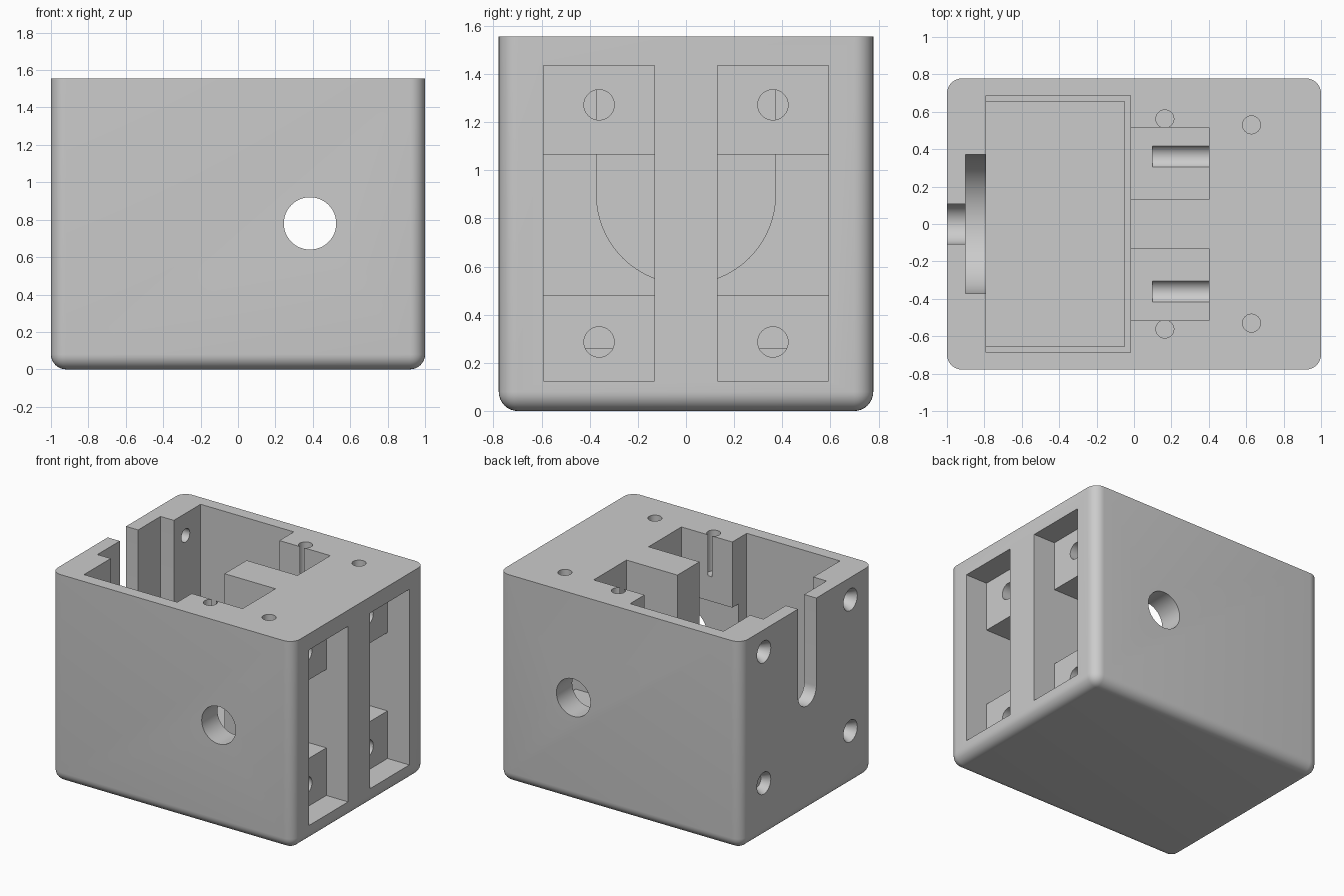
import bpy, bmesh, math
from mathutils import Matrix, Vector

if "Cube" in bpy.data.objects:
    bpy.data.objects.remove(bpy.data.objects["Cube"], do_unlink=True)

TOP, OVER = 1.555, 1.8      # rim height, height cutters reach above the rim
SHAFT_Z, MID_Z = 0.9, 0.78  # shaft centre, centre of the side pockets


def make_object(name, bm):
    bmesh.ops.recalc_face_normals(bm, faces=bm.faces)
    mesh = bpy.data.meshes.new(name)
    bm.to_mesh(mesh)
    bm.free()
    obj = bpy.data.objects.new(name, mesh)
    bpy.context.scene.collection.objects.link(obj)
    return obj


def box_mesh(x, y, z):
    bm = bmesh.new()
    bmesh.ops.create_cube(bm, size=1)
    lo, hi = Vector((x[0], y[0], z[0])), Vector((x[1], y[1], z[1]))
    for v in bm.verts:
        v.co = (lo + hi) / 2 + Vector(a * b for a, b in zip(v.co, hi - lo))
    return bm


cutters = []


def cut_box(name, x, y, z):
    cutters.append(make_object(name, box_mesh(x, y, z)))


def cut_round(name, start, end, r1, r2=None, sides=32):
    a, b = Vector(start), Vector(end)
    turn = (b - a).to_track_quat('Z', 'Y').to_matrix().to_4x4()
    bm = bmesh.new()
    bmesh.ops.create_cone(bm, cap_ends=True, segments=sides, radius1=r1,
                          radius2=r1 if r2 is None else r2, depth=(b - a).length,
                          matrix=Matrix.Translation((a + b) / 2) @ turn)
    cutters.append(make_object(name, bm))


def cut_u_slot(name, x, radius):
    # Round-bottomed slot, open at the top
    profile = [(radius, OVER), (-radius, OVER)]
    for i in range(33):
        t = math.pi * (1 + i / 32)
        profile.append((radius * math.cos(t), SHAFT_Z + radius * math.sin(t)))
    bm = bmesh.new()
    face = bm.faces.new([bm.verts.new((x[0], y, z)) for y, z in profile])
    ext = bmesh.ops.extrude_face_region(bm, geom=[face])["geom"]
    bmesh.ops.translate(bm, vec=(x[1] - x[0], 0, 0),
                        verts=[g for g in ext if isinstance(g, bmesh.types.BMVert)])
    cutters.append(make_object(name, bm))


# Housing block, rounded on the upright and bottom edges
bm = box_mesh((-1, 1), (-0.778, 0.778), (0, TOP))
edges = [e for e in bm.edges if min(v.co.z for v in e.verts) < 0.01]
bmesh.ops.bevel(bm, geom=edges, offset=0.08, segments=8, profile=0.5, affect='EDGES')
housing = make_object("motor_housing", bm)

# Motor bay with a narrow step around its floor
cut_box("motor_bay", (-0.79, -0.02), (-0.687, 0.687), (0.245, OVER))
cut_box("bay_floor", (-0.79, -0.05), (-0.656, 0.656), (0.215, 0.5))

# Collar recess and shaft slot
cut_u_slot("collar_recess", (-0.9, -0.7), 0.372)
cut_u_slot("shaft_slot", (-1.1, -0.85), 0.108)

# Cable hole through both long walls
cut_round("cable_hole", (0.385, -1, MID_Z), (0.385, 1, MID_Z), 0.14, sides=48)

for side in (-1, 1):
    def span(a, b):
        return sorted((side * a, side * b))

    # Side pocket, its deep middle, and the channel open at the top
    cut_box("side_pocket", (0.82, 1.1), span(0.13, 0.592), (0.125, 1.435))
    cut_box("deep_pocket", (-0.1, 0.9), span(0.13, 0.592), (0.48, 1.065))
    cut_box("top_channel", (-0.1, 0.4), span(0.13, 0.517), (0.26, OVER))

    # Bolt holes through the pocket blocks
    for z in (0.287, 1.272):
        cut_round("bolt_hole", (0.95, side * 0.361, z), (0.1, side * 0.361, z), 0.063)

    # Countersunk motor screw holes
    for z in (SHAFT_Z - 0.49, SHAFT_Z + 0.49):
        y = side * 0.51
        cut_round("screw_hole", (-1.1, y, z), (-0.7, y, z), 0.05)
        cut_round("countersink", (-1.02, y, z), (-0.94, y, z), 0.092, 0.05)

    # Lid screw holes
    for x, y in ((0.165, 0.562), (0.628, 0.53)):
        cut_round("lid_hole", (x, side * y, 1.25), (x, side * y, OVER), 0.048)

# Cut everything out of the block
for cutter in cutters:
    cutter.hide_render = True
    mod = housing.modifiers.new(cutter.name, 'BOOLEAN')
    mod.operation, mod.solver, mod.object = 'DIFFERENCE', 'EXACT', cutter
bpy.context.view_layer.update()
graph = bpy.context.evaluated_depsgraph_get()
cut_mesh = bpy.data.meshes.new_from_object(housing.evaluated_get(graph))
housing.modifiers.clear()
housing.data = cut_mesh
for cutter in cutters:
    bpy.data.objects.remove(cutter, do_unlink=True)

# Plain grey plastic
grey = bpy.data.materials.new("light_grey")
grey.use_nodes = True
grey.diffuse_color = (0.6, 0.6, 0.6, 1)
grey.node_tree.nodes["Principled BSDF"].inputs["Base Color"].default_value = (0.6, 0.6, 0.6, 1)
housing.data.materials.clear()
housing.data.materials.append(grey)

bpy.ops.object.select_all(action='DESELECT')
housing.select_set(True)
bpy.context.view_layer.objects.active = housing
bpy.ops.object.shade_smooth_by_angle(angle=math.radians(30))
